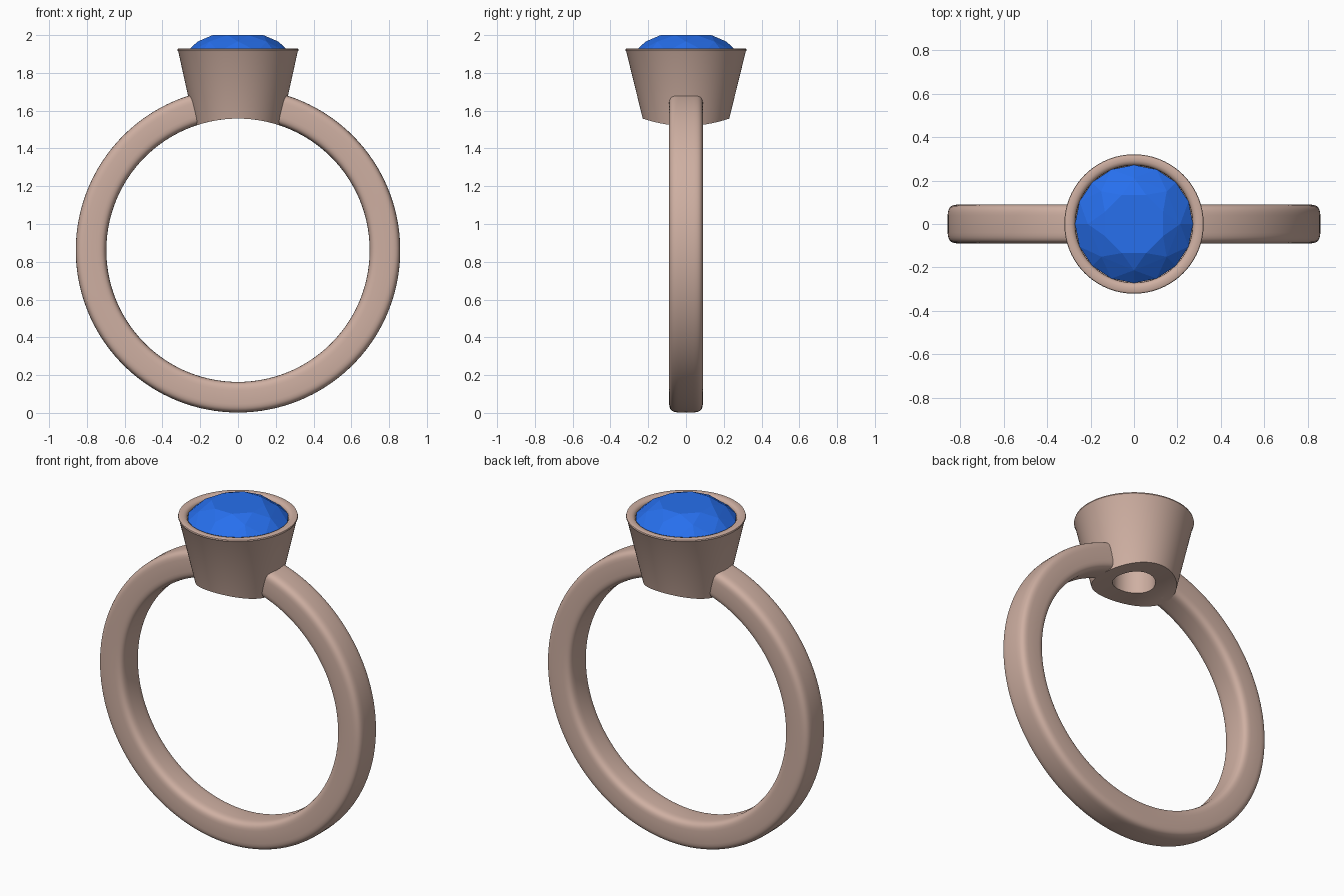
import bpy, bmesh
from math import sin, cos, pi, radians, sqrt, copysign

if "Cube" in bpy.data.objects:
    bpy.data.objects.remove(bpy.data.objects["Cube"])

CZ, R_IN, R_OUT, HALF_W = 0.861, 0.697, 0.859, 0.09


def material(name, color):
    m = bpy.data.materials.new(name)
    m.diffuse_color = color
    m.use_nodes = True
    m.node_tree.nodes["Principled BSDF"].inputs["Base Color"].default_value = m.diffuse_color
    return m


def finish(bm, name, mat, smooth=None):
    bmesh.ops.recalc_face_normals(bm, faces=bm.faces[:])
    me = bpy.data.meshes.new(name)
    bm.to_mesh(me)
    bm.free()
    ob = bpy.data.objects.new(name, me)
    bpy.context.collection.objects.link(ob)
    me.materials.append(mat)
    if smooth:
        bpy.ops.object.select_all(action='DESELECT')
        ob.select_set(True)
        bpy.context.view_layer.objects.active = ob
        bpy.ops.object.shade_smooth_by_angle(angle=radians(smooth))
    return ob


def bridge(bm, a, b):
    n = len(a)
    for i in range(n):
        bm.faces.new((a[i], a[(i + 1) % n], b[(i + 1) % n], b[i]))


gold = material("rose_gold", (0.62, 0.43, 0.36, 1))
blue = material("blue_stone", (0.02, 0.16, 0.85, 1))

# Band: rounded-square section swept round the finger, ends buried in the bezel wall
bm = bmesh.new()
mid, half_t = (R_IN + R_OUT) / 2, (R_OUT - R_IN) / 2
sq = lambda v: copysign(abs(v) ** (2 / 4.5), v)
section = [(mid + half_t * sq(cos(t)), HALF_W * sq(sin(t)))
           for t in (2 * pi * i / 40 for i in range(40))]
gap, steps, rings = radians(15), 120, []
for k in range(steps + 1):
    a = gap + (2 * pi - 2 * gap) * k / steps
    rings.append([bm.verts.new((r * sin(a), y, CZ + r * cos(a))) for r, y in section])
for a, b in zip(rings, rings[1:]):
    bridge(bm, a, b)
bm.faces.new(rings[0])
bm.faces.new(rings[-1])
finish(bm, "band", gold, 40)

# Bezel: lathed cup; z of None follows the finger-hole curve underneath
profile = [(0.115, None), (0.155, None), (0.195, None), (0.229, None),
           (0.316, 1.912), (0.321, 1.92), (0.319, 1.927), (0.313, 1.93),
           (0.292, 1.93), (0.28, 1.926), (0.272, 1.917), (0.27, 1.905),
           (0.27, 1.885), (0.115, 1.73)]
bm = bmesh.new()
rings, seg = [], 96
for r, z in profile:
    ring = []
    for i in range(seg):
        x, y = r * cos(2 * pi * i / seg), r * sin(2 * pi * i / seg)
        ring.append(bm.verts.new((x, y, CZ + sqrt(R_IN ** 2 - x * x) if z is None else z)))
    rings.append(ring)
for a, b in zip(rings, rings[1:] + rings[:1]):
    bridge(bm, a, b)
finish(bm, "bezel", gold, 35)

# Gemstone: brilliant cut made as the hull of its facet corners
bm = bmesh.new()
for n, r, z, off in ((8, 0.145, 2.0, 0.5), (8, 0.213, 1.966, 0), (16, 0.272, 1.913, 0),
                     (16, 0.272, 1.895, 0), (8, 0.07, 1.735, 0.5), (1, 0, 1.68, 0)):
    for i in range(n):
        a = 2 * pi * (i + off) / n
        bm.verts.new((r * cos(a), r * sin(a), z))
bmesh.ops.convex_hull(bm, input=bm.verts[:])
bmesh.ops.dissolve_limit(bm, angle_limit=radians(1), verts=bm.verts[:], edges=bm.edges[:])
finish(bm, "gemstone", blue)
